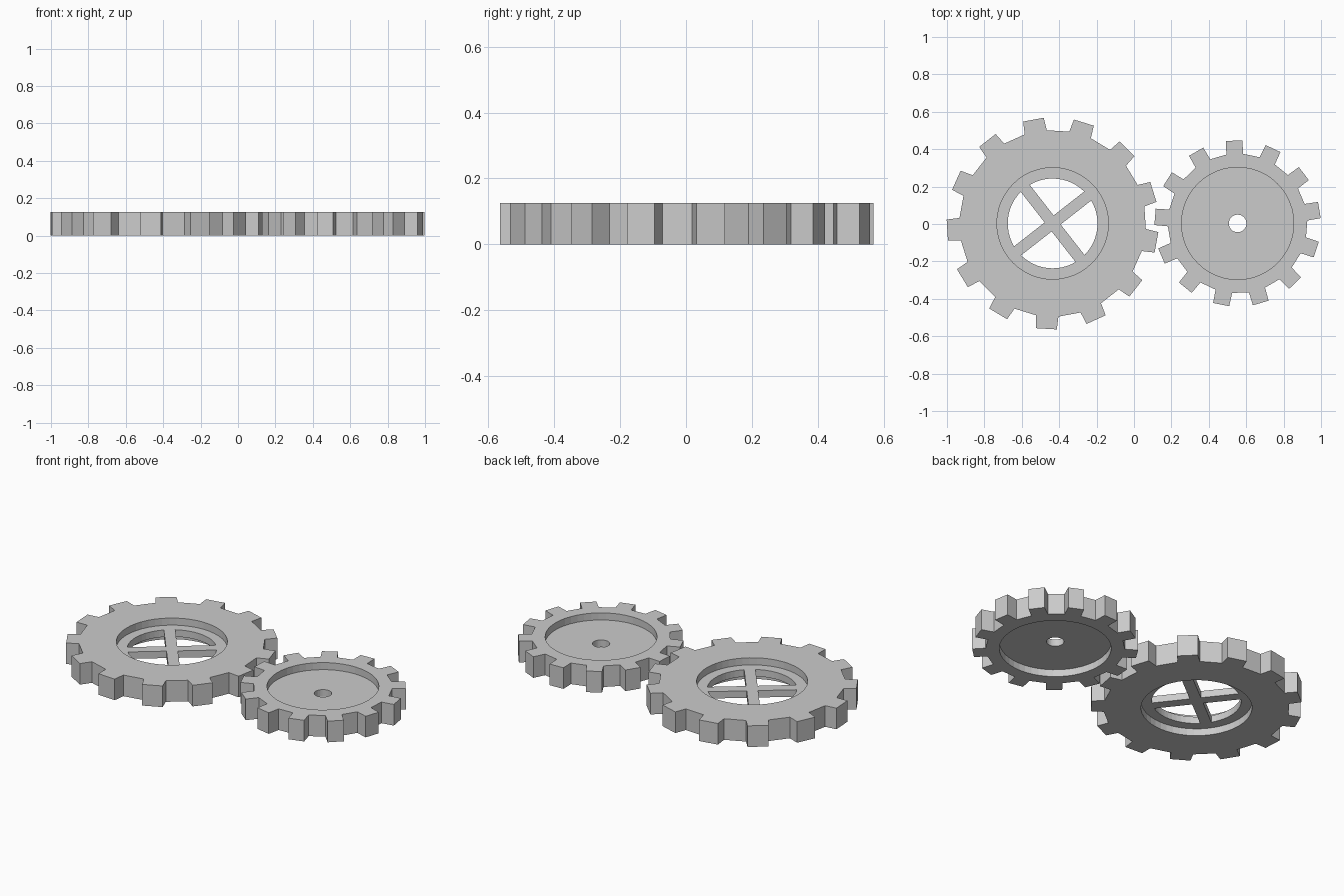
import bpy
from math import sin, cos, asin, pi, radians, sqrt

if "Cube" in bpy.data.objects:
    bpy.data.objects.remove(bpy.data.objects["Cube"])

TEETH = 13
HEIGHT = 0.125           # rim thickness
WEB_LOW, WEB_HIGH = 0.042, 0.083   # recessed centre


def polar(r, a):
    return (r * cos(a), r * sin(a))


def circle(r, n=48):
    return [polar(r, 2 * pi * i / n) for i in range(n)]


def toothed(tip, root, phase):
    # straight-sided teeth, slightly narrower at the tip
    pitch = 2 * pi / TEETH
    pts = []
    for i in range(TEETH):
        a = radians(phase) + i * pitch
        for r, off in ((root, -pitch / 4), (tip, -radians(5.65)),
                       (tip, radians(5.65)), (root, pitch / 4)):
            pts.append(polar(r, a + off))
    return pts


def window(r, width, angle, n=12):
    # quarter opening between two spokes, bisected by the given angle
    h = width / 2
    edge = asin(h / r)
    pts = [polar(h * sqrt(2), angle)]
    for i in range(n + 1):
        pts.append(polar(r, angle - pi / 4 + edge + (pi / 2 - 2 * edge) * i / n))
    return pts


def plate(name, centre, z0, z1, loops):
    # first loop is the outline, the others are holes
    curve = bpy.data.curves.new(name, 'CURVE')
    curve.dimensions = '2D'
    curve.fill_mode = 'BOTH'
    curve.extrude = (z1 - z0) / 2
    for loop in loops:
        s = curve.splines.new('POLY')
        s.points.add(len(loop) - 1)
        for p, (x, y) in zip(s.points, loop):
            p.co = (x, y, 0, 1)
        s.use_cyclic_u = True
        s.use_smooth = False
    tmp = bpy.data.objects.new(name + "_outline", curve)
    bpy.context.collection.objects.link(tmp)
    dg = bpy.context.evaluated_depsgraph_get()
    mesh = bpy.data.meshes.new_from_object(tmp.evaluated_get(dg))
    bpy.data.objects.remove(tmp)
    ob = bpy.data.objects.new(name, mesh)
    ob.location = (centre[0], centre[1], (z0 + z1) / 2)
    bpy.context.collection.objects.link(ob)
    return ob


# large gear: toothed rim and a recessed ring with four spokes
big = (-0.435, 0.003)
plate("large_gear_rim", big, 0, HEIGHT, [toothed(0.567, 0.499, 17.4), circle(0.298)])
plate("large_gear_spokes", big, WEB_LOW, WEB_HIGH,
      [circle(0.298)] + [window(0.24, 0.061, radians(38 + 45 + 90 * k)) for k in range(4)])

# small gear: toothed rim and a recessed disc with an axle hole
small = (0.554, 0.003)
plate("small_gear_rim", small, 0, HEIGHT, [toothed(0.445, 0.373, 9.3), circle(0.30)])
plate("small_gear_disc", small, WEB_LOW, WEB_HIGH, [circle(0.30), circle(0.047, 32)])
